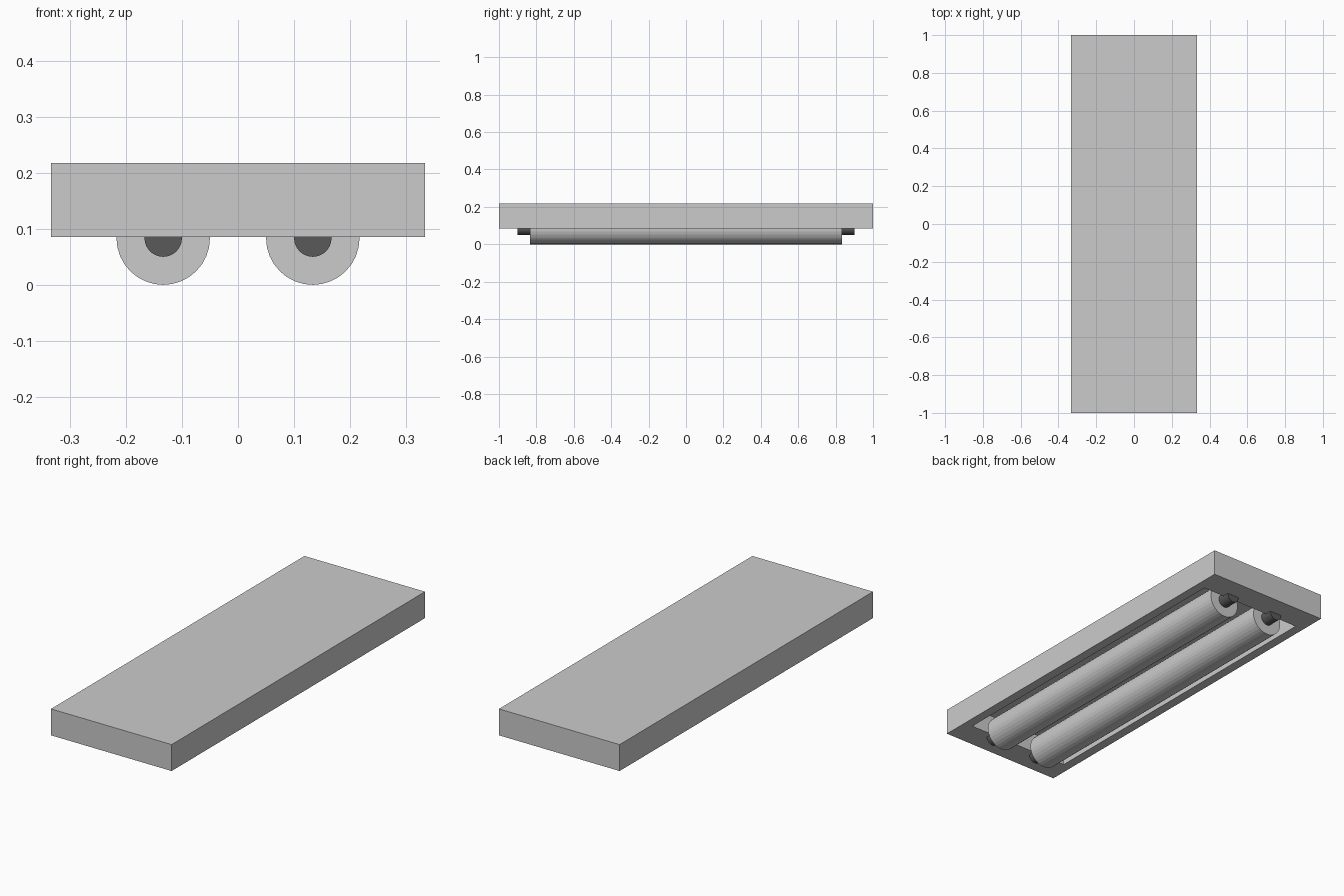
import bpy, bmesh, math

if "Cube" in bpy.data.objects:
    bpy.data.objects.remove(bpy.data.objects["Cube"])

U = 1 / 15  # base module


def grey(name, v):
    m = bpy.data.materials.new(name)
    m.diffuse_color = (v, v, v, 1)
    m.use_nodes = True
    m.node_tree.nodes["Principled BSDF"].inputs["Base Color"].default_value = m.diffuse_color
    return m


def add_object(name, bm, mat=None):
    bmesh.ops.recalc_face_normals(bm, faces=bm.faces)
    me = bpy.data.meshes.new(name)
    bm.to_mesh(me)
    bm.free()
    ob = bpy.data.objects.new(name, me)
    bpy.context.collection.objects.link(ob)
    if mat:
        me.materials.append(mat)
    return ob


def rod(name, x, z, radius, half_len, mat):
    bpy.ops.mesh.primitive_cylinder_add(vertices=32, radius=radius, depth=2 * half_len,
                                        location=(x, 0, z), rotation=(math.pi / 2, 0, 0))
    ob = bpy.context.object
    ob.name = name
    ob.data.materials.append(mat)
    return ob


# housing: box with a rectangular recess inset into its underside
z0, height, depth = 0.085, 0.132, 0.1
bm = bmesh.new()
bmesh.ops.create_cube(bm, size=1)
for v in bm.verts:
    v.co = (v.co.x * 10 * U, v.co.y * 2, (v.co.z + 0.5) * height + z0)
bm.normal_update()
bottom = min(bm.faces, key=lambda f: f.calc_center_median().z)
bmesh.ops.inset_region(bm, faces=[bottom], thickness=U)
# pull the short ends of the recess further in
for v in bottom.verts:
    v.co.y = math.copysign(13 * U, v.co.y)
floor = bmesh.ops.extrude_discrete_faces(bm, faces=[bottom])["faces"][0]
for v in floor.verts:
    v.co.z += depth
add_object("housing", bm)

# twin rollers, each on a dark axle that runs into the end rims
light, dark = grey("roller_grey", 0.9), grey("axle_dark", 0.1)
radius = 1.25 * U
for side, s in (("left", -1), ("right", 1)):
    rod(f"{side}_roller", s * 2 * U, radius, radius, 12.5 * U, light)
    rod(f"{side}_axle", s * 2 * U, radius, 0.5 * U, 13.5 * U, dark)
